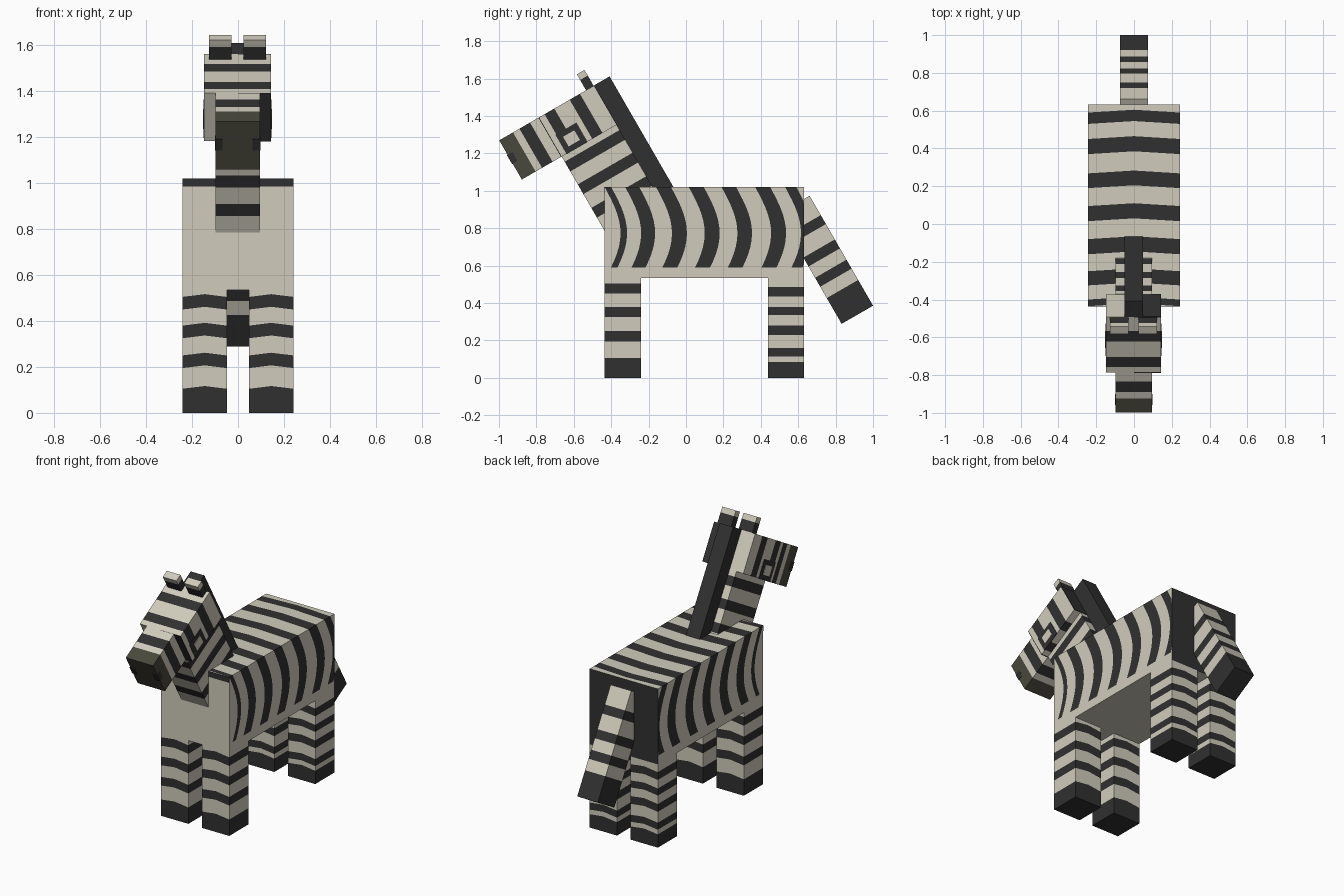
import bpy, bmesh, math
from mathutils import Matrix, Vector

if "Cube" in bpy.data.objects:
    bpy.data.objects.remove(bpy.data.objects["Cube"])


def material(name, rgb):
    m = bpy.data.materials.new(name)
    m.diffuse_color = (*rgb, 1)
    m.use_nodes = True
    m.node_tree.nodes["Principled BSDF"].inputs["Base Color"].default_value = m.diffuse_color
    return m


CREAM, DARK, OLIVE = 0, 1, 2
MATS = [material("cream", (0.63, 0.60, 0.50)),
        material("charcoal", (0.03, 0.03, 0.03)),
        material("dark olive", (0.068, 0.065, 0.045))]
LEAN = Matrix.Rotation(math.radians(30), 4, 'X')   # shared tilt of head, neck and tail
FLAT = Matrix()


def striped_box(name, axis, ends, A, B, bands=(), caps=(CREAM, CREAM),
                bend=lambda a, b: 0, plain=lambda a, b: False, frame=FLAT):
    """Box along an axis, cut by rings into bands (start, end, colour).
    A and B are the cut positions along the two other axes."""
    lo, hi = ends
    others = [i for i in range(3) if i != axis]
    loop = ([(a, B[0]) for a in A[:-1]] + [(A[-1], b) for b in B[:-1]] +
            [(a, B[-1]) for a in A[:0:-1]] + [(A[0], b) for b in B[:0:-1]])
    stops, colours = [], []
    for s, e, c in bands:
        stops += [s, e]
        colours += [CREAM, c]
    colours.append(CREAM)

    bm = bmesh.new()

    def ring(s, bent=True):
        verts = []
        for a, b in loop:
            p = Vector()
            p[others[0]], p[others[1]] = a, b
            p[axis] = min(max(s + (bend(a, b) if bent else 0), lo), hi)
            verts.append(bm.verts.new(frame @ p))
        return verts

    rings = [ring(lo, False)] + [ring(s) for s in stops] + [ring(hi, False)]
    n = len(loop)
    for r0, r1, c in zip(rings, rings[1:], colours):
        for i in range(n):
            j = (i + 1) % n
            f = bm.faces.new((r0[i], r0[j], r1[j], r1[i]))
            mid = [(loop[i][k] + loop[j][k]) / 2 for k in (0, 1)]
            f.material_index = CREAM if plain(*mid) else c
    for r, c in zip((rings[0], rings[-1]), caps):
        bm.faces.new(r).material_index = c
    bmesh.ops.remove_doubles(bm, verts=bm.verts, dist=1e-5)
    bmesh.ops.recalc_face_normals(bm, faces=bm.faces)
    me = bpy.data.meshes.new(name)
    bm.to_mesh(me)
    bm.free()
    for m in MATS:
        me.materials.append(m)
    ob = bpy.data.objects.new(name, me)
    bpy.context.collection.objects.link(ob)
    return ob


def box(name, x, y, z, colour, frame=FLAT):
    return striped_box(name, 2, z, x, y, [(z[0], z[1], colour)], (colour, colour), frame=frame)


def dark(*pairs):
    return [(s, e, DARK) for s, e in pairs]


# Body: stripes bow backwards down the flanks and stop above the belly
TOP, BELLY, HEM = 1.02, 0.535, 0.59


def flank_bend(x, z):
    if abs(x) < 0.24:
        return 0.015
    return 0.085 * math.sin(math.pi * 0.87 * (TOP - z) / (TOP - HEM))


zs = [BELLY] + [HEM + (TOP - HEM) * i / 12 for i in range(13)]
striped_box("body", 1, (-0.435, 0.632), [-0.2425, 0, 0.2425], zs,
            dark((-0.435, -0.40), (-0.325, -0.25), (-0.16, -0.08), (0.015, 0.095),
                 (0.19, 0.268), (0.37, 0.45), (0.53, 0.59)),
            (CREAM, DARK), flank_bend, lambda x, z: z < HEM)
box("chest_stripe", [-0.2425, 0.2425], [-0.438, -0.434], (0.985, TOP), DARK)

# Legs with dark hooves
front_bands = dark((-0.05, 0.105), (0.195, 0.25), (0.325, 0.38), (0.45, 0.505))
back_bands = dark((-0.05, 0.085), (0.115, 0.16), (0.23, 0.28), (0.335, 0.38), (0.435, 0.485))
for side, xs in (("left", [-0.2425, -0.145, -0.0485]), ("right", [0.0485, 0.145, 0.2425])):
    for end, ys, bands in (("front", [-0.435, -0.338, -0.241], front_bands),
                           ("back", [0.438, 0.535, 0.632], back_bands)):
        striped_box(f"{end}_{side}_leg", 2, (0, BELLY), xs, ys, bands, (DARK, CREAM),
                    lambda x, y: 0.012 if abs(abs(x) - 0.145) < 0.01 else 0)

# Tail with a dark tip
striped_box("tail", 2, (-0.166, 0.513), [-0.073, 0.073], [0.865, 1.059],
            dark((-0.166, -0.007), (0.063, 0.118), (0.188, 0.243), (0.338, 0.393)),
            (DARK, CREAM), frame=LEAN)

# Neck and mane
striped_box("neck", 2, (0.775, 1.357), [-0.0985, 0.0955], [0.016, 0.355],
            dark((0.83, 0.885), (0.98, 1.04), (1.125, 1.185), (1.265, 1.325)), frame=LEAN)
box("mane", [-0.05, 0.047], [0.355, 0.452], (0.824, 1.60), DARK, LEAN)

# Head and muzzle
striped_box("head", 1, (0.016, 0.354), [-0.147, 0, 0.143], [1.357, 1.599],
            dark((0.05, 0.11), (0.205, 0.268)), frame=LEAN)
for part, u in (("cheek_patch", [0.012, 0.017]), ("nape_patch", [0.353, 0.357])):
    box(part, [0.0, 0.143], u, (1.357, 1.599), DARK, LEAN)
striped_box("muzzle", 1, (-0.23, 0.016), [-0.0985, 0.0955], [1.357, 1.599],
            [(-0.23, -0.145, OLIVE), (-0.105, -0.04, DARK)], (OLIVE, CREAM), frame=LEAN)

# Ears, eyes and nostrils on both sides
for name, s in (("left", -1), ("right", 1)):
    def span(a, b, s=s):
        return sorted((s * a - 0.002, s * b - 0.002))
    striped_box(f"{name}_ear", 2, (1.551, 1.697), span(0.027, 0.124), [0.306, 0.353],
                dark((1.551, 1.662)), frame=LEAN)
    box(f"{name}_eye_ring", span(0.143, 0.148), [0.045, 0.175], (1.355, 1.475), DARK, LEAN)
    box(f"{name}_eye_patch", span(0.144, 0.151), [0.075, 0.145], (1.385, 1.445), CREAM, LEAN)
    box(f"{name}_nostril", span(0.065, 0.099), [-0.234, -0.20], (1.455, 1.51), DARK, LEAN)
